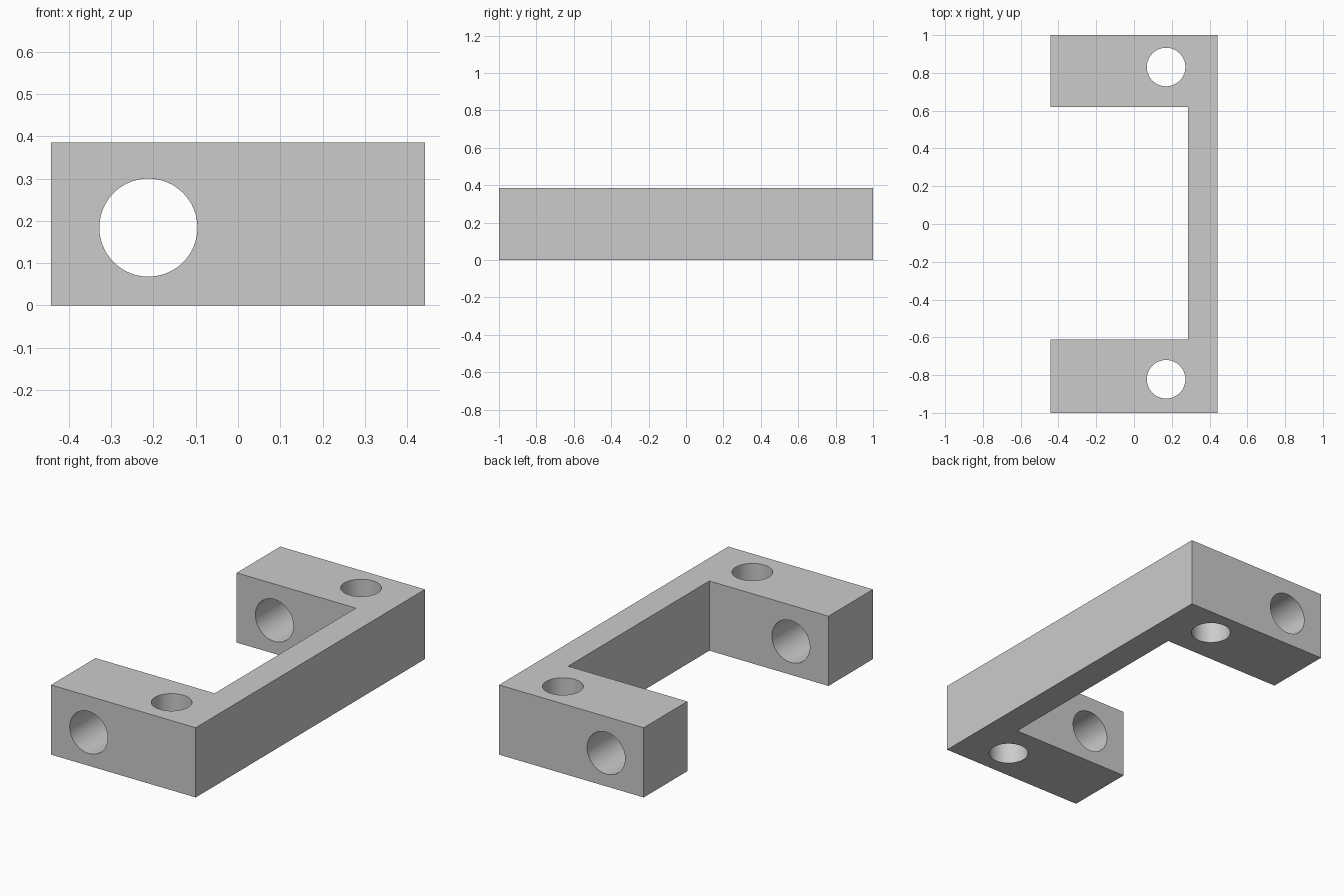
import bpy
import bmesh
from math import pi, radians

if "Cube" in bpy.data.objects:
    bpy.data.objects.remove(bpy.data.objects["Cube"], do_unlink=True)

HEIGHT = 0.385
HALF_WIDTH = 0.442

grey = bpy.data.materials.new("light grey")
grey.use_nodes = True
colour = (0.6, 0.6, 0.6, 1)
grey.diffuse_color = colour
grey.node_tree.nodes["Principled BSDF"].inputs["Base Color"].default_value = colour

# Bracket body: C-shaped profile extruded upwards
inner_x, back_y, front_y = 0.286, 0.62, -0.612
profile = [
    (-HALF_WIDTH, -1), (HALF_WIDTH, -1), (HALF_WIDTH, 1), (-HALF_WIDTH, 1),
    (-HALF_WIDTH, back_y), (inner_x, back_y),
    (inner_x, front_y), (-HALF_WIDTH, front_y),
]
bm = bmesh.new()
base = bm.faces.new([bm.verts.new((x, y, 0)) for x, y in profile])
extruded = bmesh.ops.extrude_face_region(bm, geom=[base])["geom"]
top_verts = [v for v in extruded if isinstance(v, bmesh.types.BMVert)]
bmesh.ops.translate(bm, verts=top_verts, vec=(0, 0, HEIGHT))
bmesh.ops.recalc_face_normals(bm, faces=bm.faces)
mesh = bpy.data.meshes.new("bracket")
bm.to_mesh(mesh)
bm.free()
bracket = bpy.data.objects.new("bracket", mesh)
bpy.context.collection.objects.link(bracket)
mesh.materials.append(grey)


def drill(name, location, radius, depth, rotation=(0, 0, 0)):
    """Cut a round through hole in the bracket."""
    bpy.ops.mesh.primitive_cylinder_add(
        vertices=64, radius=radius, depth=depth,
        location=location, rotation=rotation)
    cutter = bpy.context.object
    cutter.name = name
    cutter.data.materials.append(grey)
    cut = bracket.modifiers.new(name, "BOOLEAN")
    cut.operation = "DIFFERENCE"
    cut.solver = "EXACT"
    cut.object = cutter
    bpy.context.view_layer.objects.active = bracket
    bpy.ops.object.modifier_apply(modifier=name)
    bpy.data.objects.remove(cutter, do_unlink=True)


# Vertical bolt holes, one in each arm
drill("front_bolt_hole", (0.17, -0.822, HEIGHT / 2), 0.102, 1)
drill("back_bolt_hole", (0.17, 0.831, HEIGHT / 2), 0.102, 1)

# Shaft hole running front to back through both arms
drill("shaft_hole", (-0.212, 0, 0.184), 0.116, 3, (pi / 2, 0, 0))

# Smooth hole walls with sharp rims
bpy.ops.object.select_all(action="DESELECT")
bracket.select_set(True)
bpy.context.view_layer.objects.active = bracket
bpy.ops.object.shade_smooth_by_angle(angle=radians(30))
